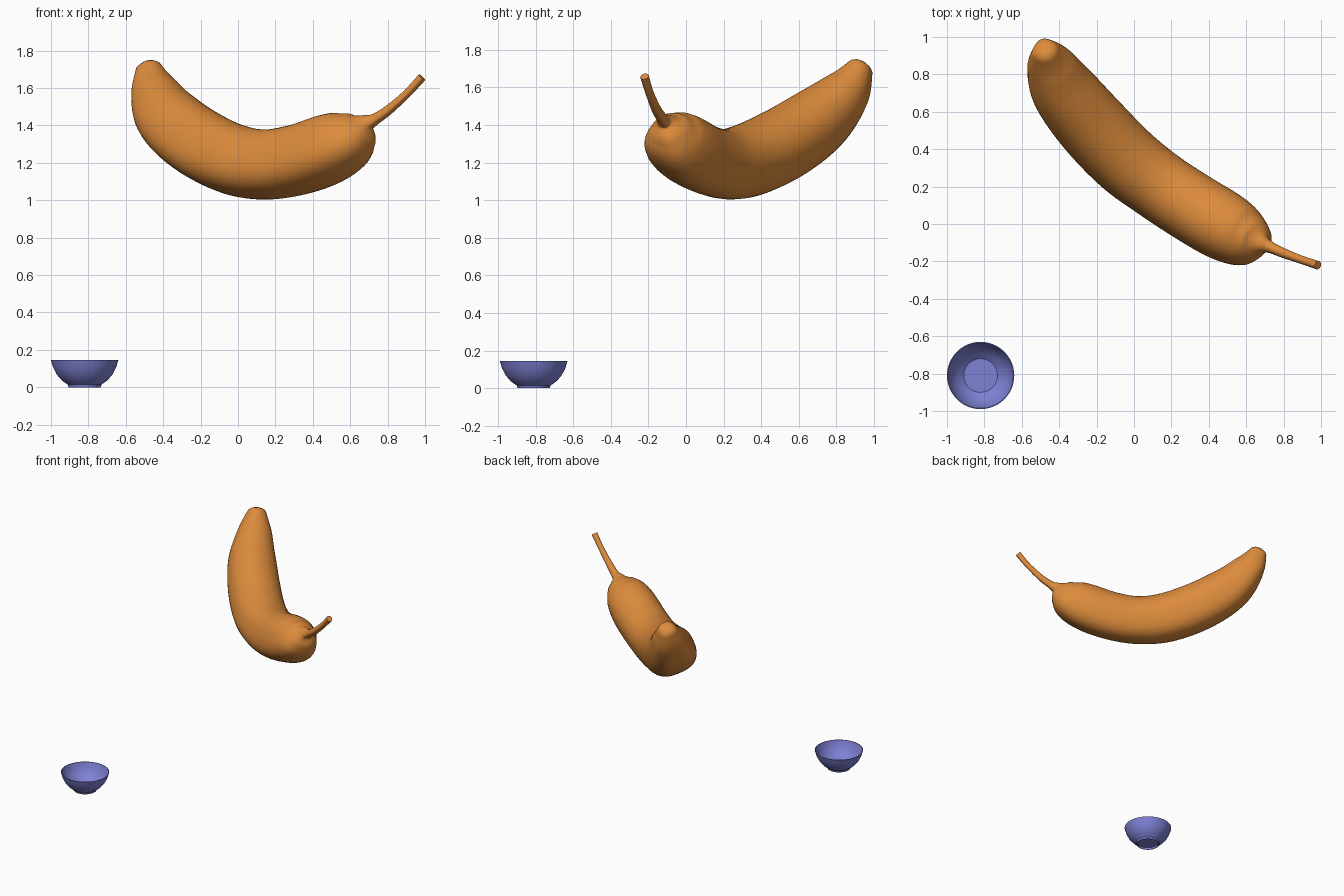
import bpy, bmesh, math
from mathutils import Vector

cube = bpy.data.objects.get("Cube")
if cube:
    bpy.data.objects.remove(cube)


def material(name, rgb):
    m = bpy.data.materials.new(name)
    m.use_nodes = True
    m.diffuse_color = (*rgb, 1)
    m.node_tree.nodes["Principled BSDF"].inputs["Base Color"].default_value = (*rgb, 1)
    return m


def add_object(name, bm, mat, angle):
    bmesh.ops.recalc_face_normals(bm, faces=bm.faces)
    mesh = bpy.data.meshes.new(name)
    bm.to_mesh(mesh)
    bm.free()
    mesh.materials.append(mat)
    ob = bpy.data.objects.new(name, mesh)
    bpy.context.collection.objects.link(ob)
    bpy.ops.object.select_all(action='DESELECT')
    bpy.context.view_layer.objects.active = ob
    ob.select_set(True)
    bpy.ops.object.shade_smooth_by_angle(angle=math.radians(angle))
    return ob


def bridge(bm, rings):
    for a, b in zip(rings, rings[1:]):
        n = len(a)
        for i in range(n):
            j = (i + 1) % n
            bm.faces.new((a[i], a[j], b[j], b[i]))


def catmull(p, t):
    """Smooth interpolation through the rows of p, t in 0..len(p)-1."""
    i = min(int(t), len(p) - 2)
    f = t - i
    a, b, c, d = (p[max(0, min(len(p) - 1, i + k))] for k in (-1, 0, 1, 2))
    return 0.5 * (2 * b + (c - a) * f + (2 * a - 5 * b + 4 * c - d) * f * f
                  + (3 * b - a - 3 * c + d) * f ** 3)


# Banana: centreline x, y, z and radius from the blunt tip to the stem end
SPINE = [Vector(p) for p in (
    (-.475, .925, 1.70, .07), (-.44, .85, 1.58, .125), (-.365, .71, 1.44, .17),
    (-.22, .53, 1.315, .187), (-.04, .345, 1.225, .188), (.135, .21, 1.195, .182),
    (.31, .095, 1.22, .182), (.47, .0, 1.275, .18), (.58, -.06, 1.325, .158),
    (.65, -.09, 1.375, .11), (.69, -.108, 1.412, .05), (.725, -.122, 1.43, .031),
    (.80, -.155, 1.48, .025), (.90, -.192, 1.568, .021), (.983, -.22, 1.658, .022))]
SIDES, STEPS = 40, 8
BEND_UP = Vector((.2, .25, .95))


def section(angle):
    """Radius factor of an arched cross-section with a squarer belly."""
    c, s = abs(math.cos(angle)), abs(math.sin(angle))
    p = 2.1 if math.sin(angle) > 0 else 2.7
    return (c ** p + s ** p) ** (-1 / p)


bm = bmesh.new()
rings = []
total = (len(SPINE) - 1) * STEPS
for k in range(total + 1):
    t = k / STEPS
    row = catmull(SPINE, t)
    ahead = catmull(SPINE, min(t + .1, len(SPINE) - 1))
    behind = catmull(SPINE, max(t - .1, 0))
    along = (ahead - behind).xyz.normalized()
    side = along.cross(BEND_UP).normalized()
    up = side.cross(along)
    ring = []
    for s in range(SIDES):
        a = math.tau * s / SIDES
        r = row.w * section(a)
        ring.append(bm.verts.new(row.xyz + r * (math.cos(a) * side + math.sin(a) * up)))
    rings.append(ring)
bridge(bm, rings)

# Rounded tip and flat stem end
tip_dir = (SPINE[0] - SPINE[1]).xyz.normalized()
tip = SPINE[0].xyz
prev = rings[0]
for shrink, lift in ((.9, .015), (.65, .03), (.3, .038)):
    ring = [bm.verts.new(tip + (v.co - tip) * shrink + tip_dir * lift) for v in rings[0]]
    bridge(bm, [prev, ring])
    prev = ring
bm.faces.new(prev)
bm.faces.new(rings[-1])
add_object("banana", bm, material("banana orange", (.72, .26, .045)), 65)

# Bowl: lathed profile from under the foot, out to the rim and back inside
PROFILE = ((.078, .014), (.08, 0), (.086, 0), (.09, .014), (.122, .037), (.148, .067),
           (.168, .105), (.18, .145), (.175, .145), (.163, .107), (.144, .072),
           (.12, .046), (.09, .022))
bm = bmesh.new()
SEG = 48
rings = []
for r, z in PROFILE:
    rings.append([bm.verts.new((r * math.cos(math.tau * i / SEG),
                                r * math.sin(math.tau * i / SEG), z)) for i in range(SEG)])
bridge(bm, rings)
bm.faces.new(rings[0])
bm.faces.new(rings[-1])
bowl = add_object("bowl", bm, material("bowl periwinkle", (.21, .22, .66)), 25)
bowl.location = (-.82, -.81, 0)
